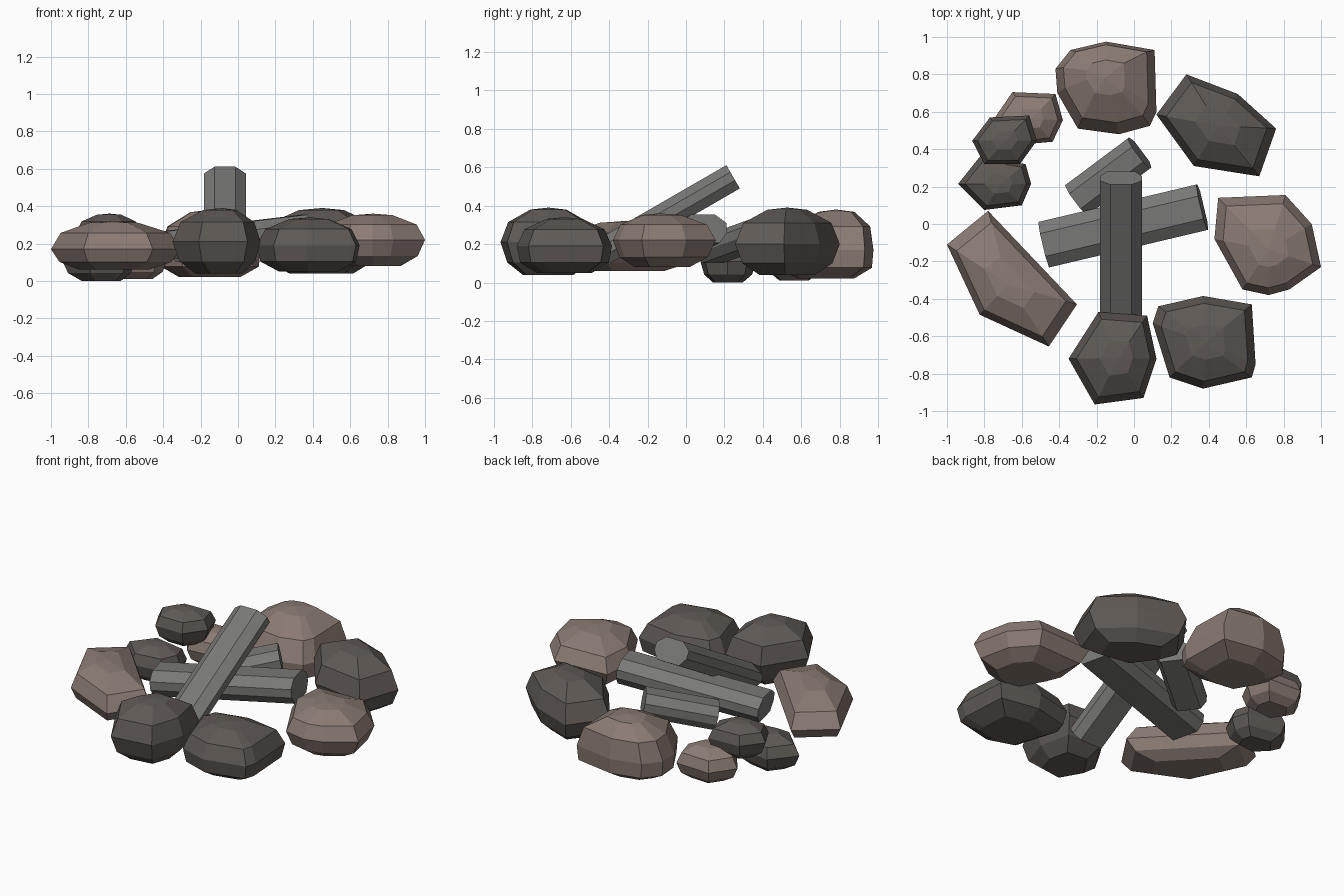
import bpy, bmesh
from mathutils import Vector

if "Cube" in bpy.data.objects:
    bpy.data.objects.remove(bpy.data.objects["Cube"])


def material(name, rgb):
    m = bpy.data.materials.new(name)
    m.diffuse_color = (*rgb, 1)
    m.use_nodes = True
    m.node_tree.nodes["Principled BSDF"].inputs["Base Color"].default_value = m.diffuse_color
    return m


BROWN = material("brown_stone", (0.26, 0.20, 0.175))
DARK = material("dark_stone", (0.115, 0.10, 0.09))
LOG = material("grey_wood", (0.19, 0.19, 0.185))


def add_object(name, bm, mat):
    bmesh.ops.recalc_face_normals(bm, faces=bm.faces)
    me = bpy.data.meshes.new(name)
    bm.to_mesh(me)
    bm.free()
    me.materials.append(mat)
    ob = bpy.data.objects.new(name, me)
    bpy.context.collection.objects.link(ob)
    return ob


def stone(name, mat, outline, bottom, mid, top, low=0.86, peak=(0, 0)):
    """Faceted boulder: hull of a widest ring with shrinking rings above and below."""
    c = sum((Vector(p) for p in outline), Vector((0, 0))) / len(outline)
    up, down = top - mid, mid - bottom
    # (ring scale, height, share of the peak offset)
    rings = [(1, mid, 0), (0.84, mid + 0.58 * up, 0.4), (0.38, top - 0.06 * up, 1),
             (low, mid - 0.62 * down, 0), (low * 0.62, bottom, 0)]
    bm = bmesh.new()
    for s, z, k in rings:
        for p in outline:
            q = c + (Vector(p) - c) * s + Vector(peak) * k
            bm.verts.new((q.x, q.y, z))
    bm.verts.new((c.x + peak[0], c.y + peak[1], top))
    res = bmesh.ops.convex_hull(bm, input=bm.verts)
    loose = [v for v in bm.verts if not v.link_faces]
    bmesh.ops.delete(bm, geom=loose, context='VERTS')
    bmesh.ops.dissolve_limit(bm, angle_limit=0.06, verts=bm.verts, edges=bm.edges)
    add_object(name, bm, mat)


def log(name, start, end, width, thick):
    """Split log: flattened eight-sided section swept between two points."""
    a, b = Vector(start), Vector(end)
    axis = (b - a).normalized()
    side = axis.cross(Vector((0, 0, 1))).normalized()
    up = side.cross(axis)
    half = [(0.25, 0.5), (0.5, 0.2), (0.5, -0.15), (0.34, -0.5)]
    section = half + [(-u, v) for u, v in reversed(half)]
    bm = bmesh.new()
    ends = [[bm.verts.new(p + side * u * width + up * v * thick) for u, v in section]
            for p in (a, b)]
    for ring in ends:
        bm.faces.new(ring)
    for i in range(8):
        j = (i + 1) % 8
        bm.faces.new((ends[0][i], ends[0][j], ends[1][j], ends[1][i]))
    add_object(name, bm, LOG)


# Large stones around the ring
stone("front_stone", DARK, [(-.19, -.47), (.07, -.49), (.12, -.72), (.05, -.93), (-.21, -.965), (-.35, -.72)],
      .04, .21, .39)
stone("front_right_stone", DARK, [(.13, -.44), (.37, -.385), (.63, -.43), (.65, -.75), (.63, -.82),
      (.37, -.88), (.19, -.82), (.10, -.53)], .05, .19, .34, .93)
stone("right_stone", BROWN, [(.45, .14), (.81, .155), (.95, 0), (1, -.23), (.83, -.35), (.72, -.38),
      (.58, -.35), (.43, -.08)], .08, .22, .36)
stone("back_right_stone", DARK, [(.28, .80), (.555, .695), (.76, .51), (.67, .255), (.32, .31), (.12, .585)],
      .04, .2, .39)
stone("back_stone", BROWN, [(-.34, .93), (-.15, .975), (.11, .93), (.12, .6), (.085, .525), (-.08, .48),
      (-.3, .51), (-.41, .7), (-.42, .83)], .02, .17, .38, .97, (0, .06))
stone("left_stone", BROWN, [(-.78, .07), (-.305, -.43), (-.455, -.655), (-.825, -.485), (-1, -.11)],
      .06, .17, .32)

# Small piled stones
stone("small_brown_stone", BROWN, [(-.65, .705), (-.42, .695), (-.38, .555), (-.435, .44), (-.65, .42),
      (-.75, .56)], .01, .11, .22)
stone("small_upper_stone", DARK, [(-.77, .57), (-.56, .58), (-.52, .445), (-.61, .32), (-.8, .32),
      (-.865, .445)], .15, .26, .36)
stone("small_lower_stone", DARK, [(-.82, .365), (-.58, .32), (-.55, .215), (-.6, .10), (-.8, .075),
      (-.94, .215)], .0, .11, .22)

# Stacked logs
log("leaning_log", (-.07, -.5, .12), (-.07, .245, .55), .225, .14)
log("cross_log", (-.48, -.11, .18), (.365, .09, .28), .25, .15)
log("short_log", (-.305, .13, .17), (.03, .38, .26), .2, .14)
